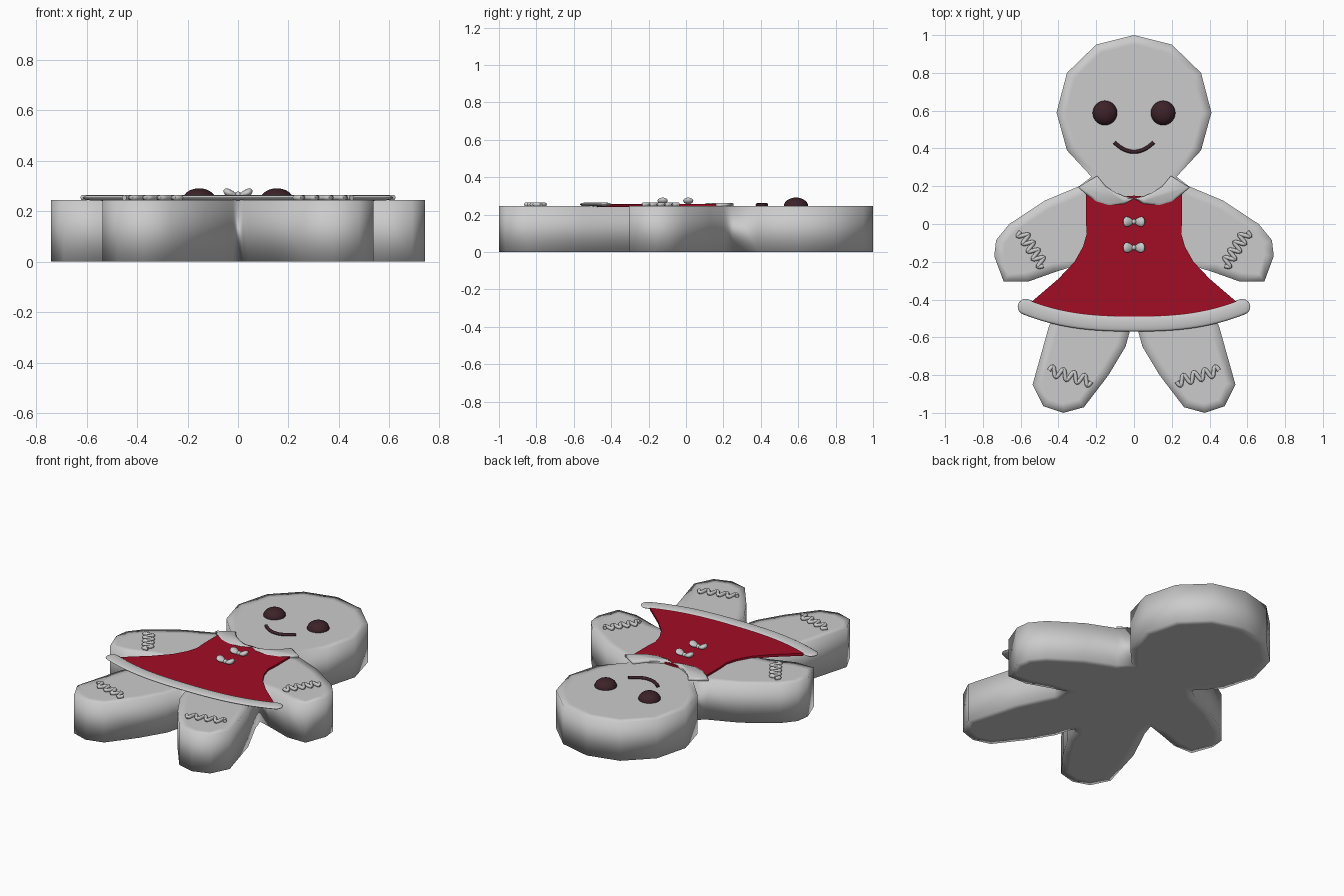
import bpy, bmesh, math
from mathutils import Vector

if "Cube" in bpy.data.objects:
    bpy.data.objects.remove(bpy.data.objects["Cube"])

TOP = 0.245


def material(name, col):
    m = bpy.data.materials.new(name)
    m.diffuse_color = (*col, 1)
    m.use_nodes = True
    m.node_tree.nodes["Principled BSDF"].inputs["Base Color"].default_value = m.diffuse_color
    return m


RED = material("red_icing", (0.36, 0.004, 0.018))
DARK = material("dark_icing", (0.045, 0.016, 0.022))


def finish(bm, name, mat=None, sharp=None):
    bmesh.ops.recalc_face_normals(bm, faces=bm.faces)
    me = bpy.data.meshes.new(name)
    bm.to_mesh(me)
    bm.free()
    ob = bpy.data.objects.new(name, me)
    bpy.context.collection.objects.link(ob)
    for p in me.polygons:
        p.use_smooth = True
    if mat:
        me.materials.append(mat)
    if sharp:
        bpy.ops.object.select_all(action='DESELECT')
        ob.select_set(True)
        bpy.context.view_layer.objects.active = ob
        bpy.ops.object.shade_smooth_by_angle(angle=math.radians(sharp))
    return ob


def slab(name, pts, z0, z1, mat=None, inset=0, depth=0, sharp=None):
    """Extruded outline; the caps get an inset ring so they shade softly."""
    bm = bmesh.new()
    lo = [bm.verts.new((x, y, z0)) for x, y in pts]
    hi = [bm.verts.new((x, y, z1)) for x, y in pts]
    n = len(pts)
    for i in range(n):
        j = (i + 1) % n
        bm.faces.new((lo[i], lo[j], hi[j], hi[i]))
    caps = [bm.faces.new(lo[::-1]), bm.faces.new(hi)]
    bmesh.ops.recalc_face_normals(bm, faces=bm.faces)
    if inset:
        for cap in caps:
            bmesh.ops.inset_region(bm, faces=[cap], thickness=inset, depth=depth,
                                   use_even_offset=False)
    return finish(bm, name, mat, sharp)


def mirrored(half):
    """Close a right-hand outline with its mirror image."""
    return half + [(-x, y) for x, y in half[::-1] if abs(x) > 1e-5]


def tube(name, pts, r, z, zscale=1.0, mat=None, radii=None):
    cu = bpy.data.curves.new(name, 'CURVE')
    cu.dimensions = '3D'
    cu.bevel_depth = r
    cu.bevel_resolution = 2
    cu.use_fill_caps = True
    sp = cu.splines.new('POLY')
    sp.points.add(len(pts) - 1)
    for i, (p, q) in enumerate(zip(sp.points, pts)):
        p.co = (q[0], q[1], 0, 1)
        p.radius = radii[i] if radii else 1
    ob = bpy.data.objects.new(name, cu)
    bpy.context.collection.objects.link(ob)
    ob.location.z = z
    ob.scale.z = zscale
    if mat:
        cu.materials.append(mat)
    bpy.ops.object.select_all(action='DESELECT')
    ob.select_set(True)
    bpy.context.view_layer.objects.active = ob
    bpy.ops.object.convert(target='MESH')
    bpy.ops.object.shade_smooth_by_angle(angle=math.radians(50))
    return ob


# cookie body
slab("cookie_body", mirrored([
    (0, 1.0), (0.2, 0.95), (0.355, 0.8), (0.41, 0.59), (0.355, 0.39), (0.225, 0.25),
    (0.29, 0.2), (0.47, 0.125), (0.66, 0.0), (0.73, -0.085), (0.74, -0.17),
    (0.69, -0.305), (0.56, -0.305), (0.42, -0.255), (0.31, -0.22), (0.34, -0.31),
    (0.45, -0.54), (0.537, -0.85), (0.48, -0.965), (0.375, -1.0), (0.265, -0.97),
    (0.135, -0.8), (0.045, -0.65), (0.02, -0.56), (0, -0.52)]), 0, TOP, inset=0.05)

# dress panel
slab("dress", mirrored([
    (0, 0.15), (0.12, 0.14), (0.255, 0.17), (0.255, 0.02), (0.25, -0.05), (0.27, -0.12),
    (0.315, -0.2), (0.40, -0.29), (0.54, -0.41), (0.5, -0.46), (0.3, -0.5), (0, -0.52)]),
    TOP - 0.004, 0.257, RED, sharp=40)

# hem trim with rounded ends
hem, rad = [], []
N = 40
for i in range(N + 1):
    t = -1 + 2 * i / N
    t = math.sin(t * math.pi / 2)
    hem.append((0.612 * t, -0.527 + 0.105 * abs(t) ** 2.6))
    rad.append(max(0.15, min(1, math.sqrt(max(0, 1 - max(0, (abs(t) - 0.94) / 0.06) ** 2)))))
tube("hem_trim", hem, 0.042, 0.254, 0.27, radii=rad)

# collar halves
half_collar = [(0, 0.135), (0.05, 0.107), (0.135, 0.1), (0.2, 0.12), (0.25, 0.155),
               (0.295, 0.195), (0.195, 0.255), (0.15, 0.2), (0.1, 0.168), (0.05, 0.146)]
for s, side in ((1, "right"), (-1, "left")):
    slab("collar_" + side, [(s * x, y) for x, y in half_collar],
         TOP - 0.003, 0.257, inset=0.012, depth=0.006, sharp=60)

# eyes
for s, side in ((1, "right"), (-1, "left")):
    bm = bmesh.new()
    bmesh.ops.create_uvsphere(bm, u_segments=24, v_segments=14, radius=1)
    for v in bm.verts:
        v.co = Vector((s * 0.154 + 0.065 * v.co.x, 0.588 + 0.065 * v.co.y,
                       TOP + 0.046 * v.co.z))
    finish(bm, "eye_" + side, DARK)

# smile
tube("smile", [(0.104 * t / 8, 0.382 + 0.05 * (t / 8) ** 2) for t in range(-8, 9)],
     0.01, 0.251, 1, DARK)


# wavy icing on arms and legs
def wave(name, a, b, cycles, amp, s, phase):
    a, b = Vector(a), Vector(b)
    d = b - a
    nrm = Vector((-d.y, d.x)).normalized()
    pts = []
    n = cycles * 12
    for i in range(int(n) + 1):
        u = i / n
        p = a + d * u + nrm * amp * math.sin(u * cycles * math.tau + phase)
        pts.append((s * p.x, p.y))
    tube(name, pts, 0.011, 0.254)


for s, side in ((1, "right"), (-1, "left")):
    wave("arm_icing_" + side, (0.6, -0.04), (0.48, -0.222), 4.5, 0.026, s, 0)
    wave("leg_icing_" + side, (0.45, -0.775), (0.225, -0.835), 4, 0.025, s, math.pi)

# bow buttons: two flared, upturned wings and a knot
for k, cy in enumerate((0.012, -0.125)):
    bm = bmesh.new()
    for s in (1, -1):
        r = bmesh.ops.create_uvsphere(bm, u_segments=14, v_segments=12, radius=1)
        for v in r["verts"]:
            t = (v.co.x + 1) / 2
            w = 0.45 + 0.65 * t
            x, y, z = 0.058 * t, 0.033 * w * v.co.y, 0.019 * w * v.co.z
            v.co = (s * x, cy + y, 0.262 + z + 0.3 * x)
    r = bmesh.ops.create_uvsphere(bm, u_segments=12, v_segments=8, radius=0.014)
    for v in r["verts"]:
        v.co += Vector((0, cy, 0.264))
    finish(bm, "bow_button_%d" % (k + 1))
